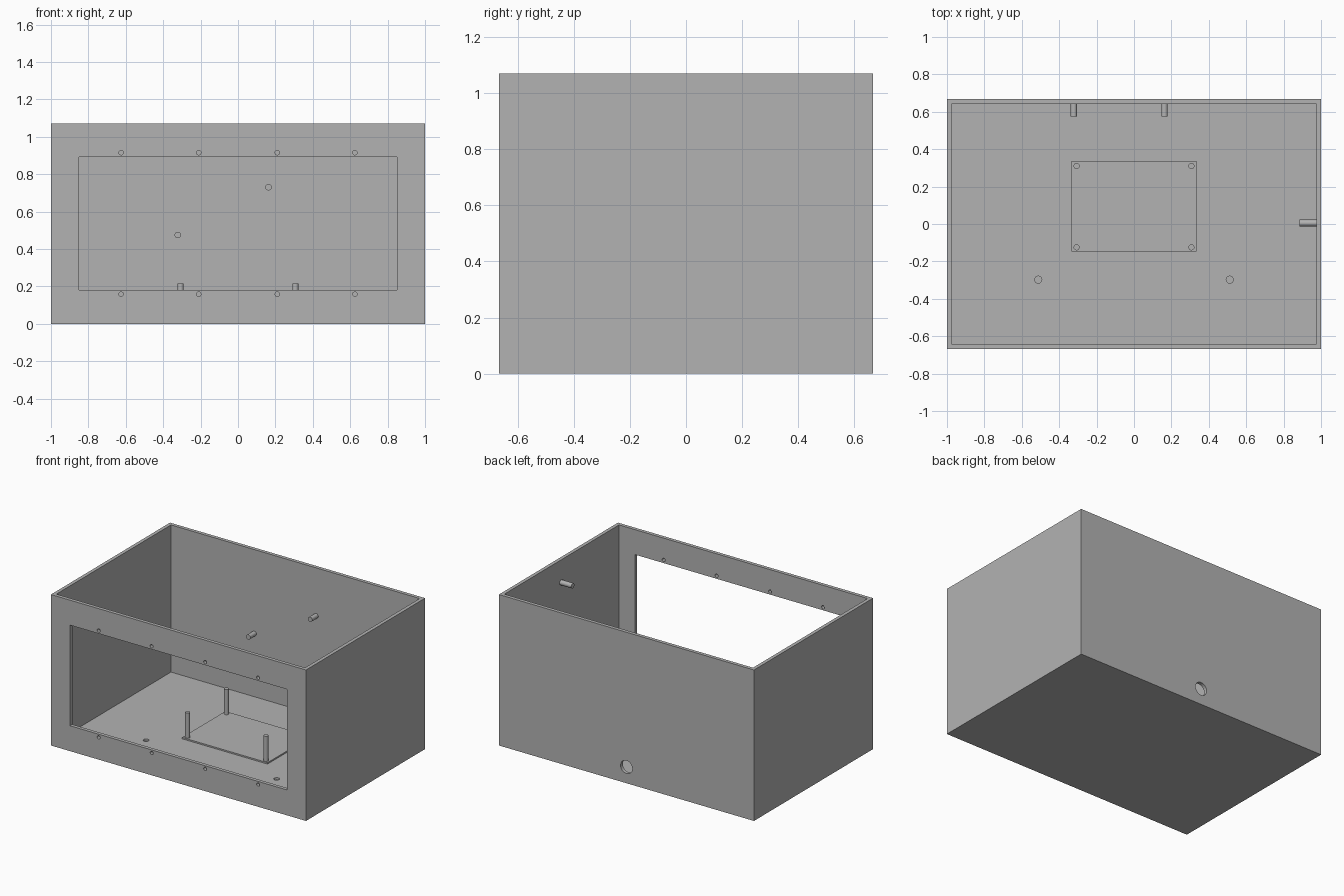
import bpy
from math import pi

cube = bpy.data.objects.get("Cube")
if cube:
    bpy.data.objects.remove(cube, do_unlink=True)

# One grey for the whole enclosure
grey = bpy.data.materials.new("plain_grey")
grey.use_nodes = True
grey.diffuse_color = (0.45, 0.45, 0.45, 1)
grey.node_tree.nodes["Principled BSDF"].inputs["Base Color"].default_value = (0.45, 0.45, 0.45, 1)

W, D, H, T = 2.0, 1.334, 1.07, 0.025
FLOOR = 0.027
TURN = {"x": (0, pi / 2, 0), "y": (pi / 2, 0, 0), "z": (0, 0, 0)}


def box(name, lo, hi):
    bpy.ops.mesh.primitive_cube_add(size=1, location=[(a + b) / 2 for a, b in zip(lo, hi)])
    ob = bpy.context.object
    ob.name = name
    ob.scale = [b - a for a, b in zip(lo, hi)]
    bpy.ops.object.transform_apply(location=False, rotation=False, scale=True)
    ob.data.materials.append(grey)
    return ob


def rod(name, centre, radius, length, axis):
    bpy.ops.mesh.primitive_cylinder_add(vertices=32, radius=radius, depth=length,
                                        location=centre, rotation=TURN[axis])
    ob = bpy.context.object
    ob.name = name
    ob.data.materials.append(grey)
    bpy.ops.object.shade_smooth_by_angle()
    return ob


def cut(body, cutter):
    cutter.hide_render = True
    mod = body.modifiers.new("cut", "BOOLEAN")
    mod.operation = "DIFFERENCE"
    mod.solver = "EXACT"
    mod.object = cutter
    bpy.ops.object.select_all(action="DESELECT")
    bpy.context.view_layer.objects.active = body
    body.select_set(True)
    bpy.ops.object.modifier_apply(modifier=mod.name)
    bpy.data.objects.remove(cutter, do_unlink=True)


# Open-topped case with a front window
case = box("case", (-W / 2, -D / 2, 0), (W / 2, D / 2, H))
cut(case, box("cavity", (-W / 2 + T, -D / 2 + T, FLOOR), (W / 2 - T, D / 2 - T, H + 0.1)))
cut(case, box("window", (-0.85, -D / 2 - 0.1, 0.18), (0.85, -D / 2 + 0.1, 0.893)))

# Screw holes above and below the window
for x in (-0.625, -0.21, 0.21, 0.625):
    for z in (0.158, 0.915):
        cut(case, rod("screw_hole", (x, -D / 2, z), 0.012, 0.1, "y"))

# Cable hole in the back, shallow sockets in the floor
cut(case, rod("cable_hole", (0, D / 2, 0.115), 0.046, 0.1, "y"))
for x in (-0.512, 0.512):
    cut(case, rod("floor_socket", (x, -0.298, FLOOR), 0.019, 0.03, "z"))

# Mounting plate with four standing posts
box("mounting_plate", (-0.335, -0.148, FLOOR - 0.005), (0.335, 0.338, 0.037))
for x in (-0.307, 0.307):
    for y in (-0.125, 0.31):
        rod("post", (x, y, 0.12), 0.016, 0.19, "z")

# Pegs on the back wall and on the left wall
for x, z in ((-0.322, 0.475), (0.163, 0.73)):
    rod("back_peg", (x, 0.615, z), 0.017, 0.08, "y")
rod("side_peg", (0.934, 0.005, 0.91), 0.018, 0.1, "x")
